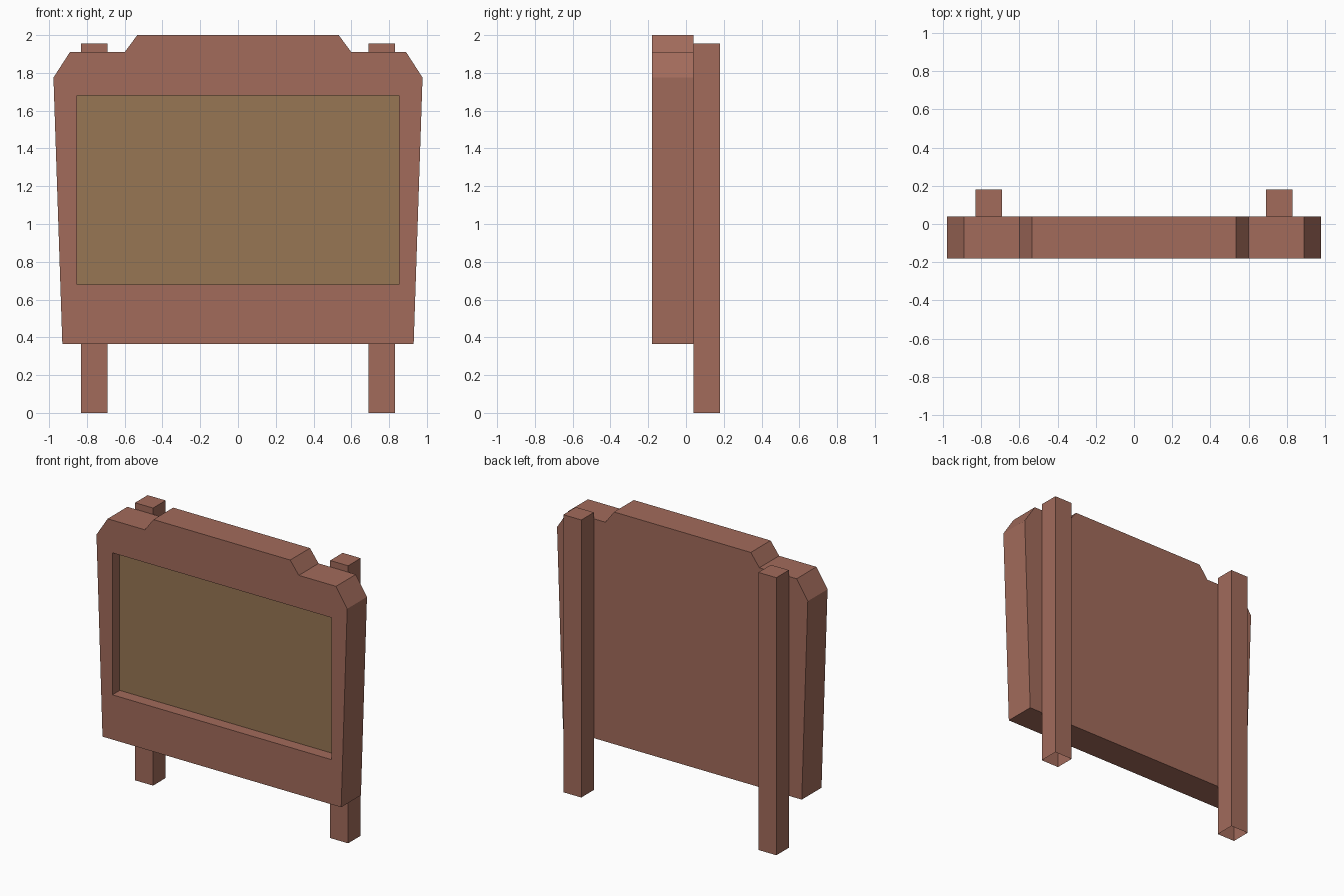
import bpy
import bmesh

cube = bpy.data.objects.get("Cube")
if cube:
    bpy.data.objects.remove(cube, do_unlink=True)


def make_material(name, rgb):
    mat = bpy.data.materials.new(name)
    mat.use_nodes = True
    mat.diffuse_color = (*rgb, 1)
    mat.node_tree.nodes["Principled BSDF"].inputs["Base Color"].default_value = (*rgb, 1)
    return mat


wood = make_material("reddish brown wood", (0.36, 0.147, 0.105))
backing = make_material("olive brown backing", (0.31, 0.181, 0.087))


def make_prism(name, outline, y_front, y_back, materials):
    """Extrude an x-z outline along y."""
    bm = bmesh.new()
    face = bm.faces.new([bm.verts.new((x, y_front, z)) for x, z in outline])
    grown = bmesh.ops.extrude_face_region(bm, geom=[face], use_keep_orig=True)["geom"]
    verts = [v for v in grown if isinstance(v, bmesh.types.BMVert)]
    bmesh.ops.translate(bm, verts=verts, vec=(0, y_back - y_front, 0))
    bmesh.ops.recalc_face_normals(bm, faces=bm.faces)
    mesh = bpy.data.meshes.new(name)
    bm.to_mesh(mesh)
    bm.free()
    for mat in materials:
        mesh.materials.append(mat)
    obj = bpy.data.objects.new(name, mesh)
    bpy.context.collection.objects.link(obj)
    return obj


def rectangle(x0, x1, z0, z1):
    return [(x0, z0), (x1, z0), (x1, z1), (x0, z1)]


FRONT, BACK, RECESS, REAR = -0.18, 0.04, -0.098, 0.18

# Board with a stepped crest, clipped shoulders and tapering sides
half = [(0.93, 0.365), (0.977, 1.775), (0.89, 1.91), (0.60, 1.91), (0.533, 2.0)]
outline = half + [(-x, z) for x, z in reversed(half)]
board = make_prism("notice_board", outline, FRONT, BACK, [wood, backing])

# Sunken display area
cutter = make_prism("recess_cutter", rectangle(-0.853, 0.853, 0.68, 1.68),
                    FRONT - 0.1, RECESS, [wood])
cutter.hide_render = True
cut = board.modifiers.new("recess", 'BOOLEAN')
cut.operation = 'DIFFERENCE'
cut.solver = 'EXACT'
cut.object = cutter
bpy.context.view_layer.objects.active = board
bpy.ops.object.modifier_apply(modifier=cut.name)
bpy.data.objects.remove(cutter, do_unlink=True)
for poly in board.data.polygons:
    poly.material_index = int(abs(poly.center.y - RECESS) < 0.001 and abs(poly.normal.y) > 0.9)

# Square posts behind the board, hollow at the foot
for side, name in ((1, "left_post"), (-1, "right_post")):
    inner, outer = sorted((side * 0.69, side * 0.83))
    post = make_prism(name, rectangle(inner, outer, 0, 1.955), BACK, REAR, [wood])
    bm = bmesh.new()
    bm.from_mesh(post.data)
    foot = [f for f in bm.faces if f.normal.z < -0.9]
    bmesh.ops.delete(bm, geom=foot, context='FACES_ONLY')
    bm.to_mesh(post.data)
    bm.free()
